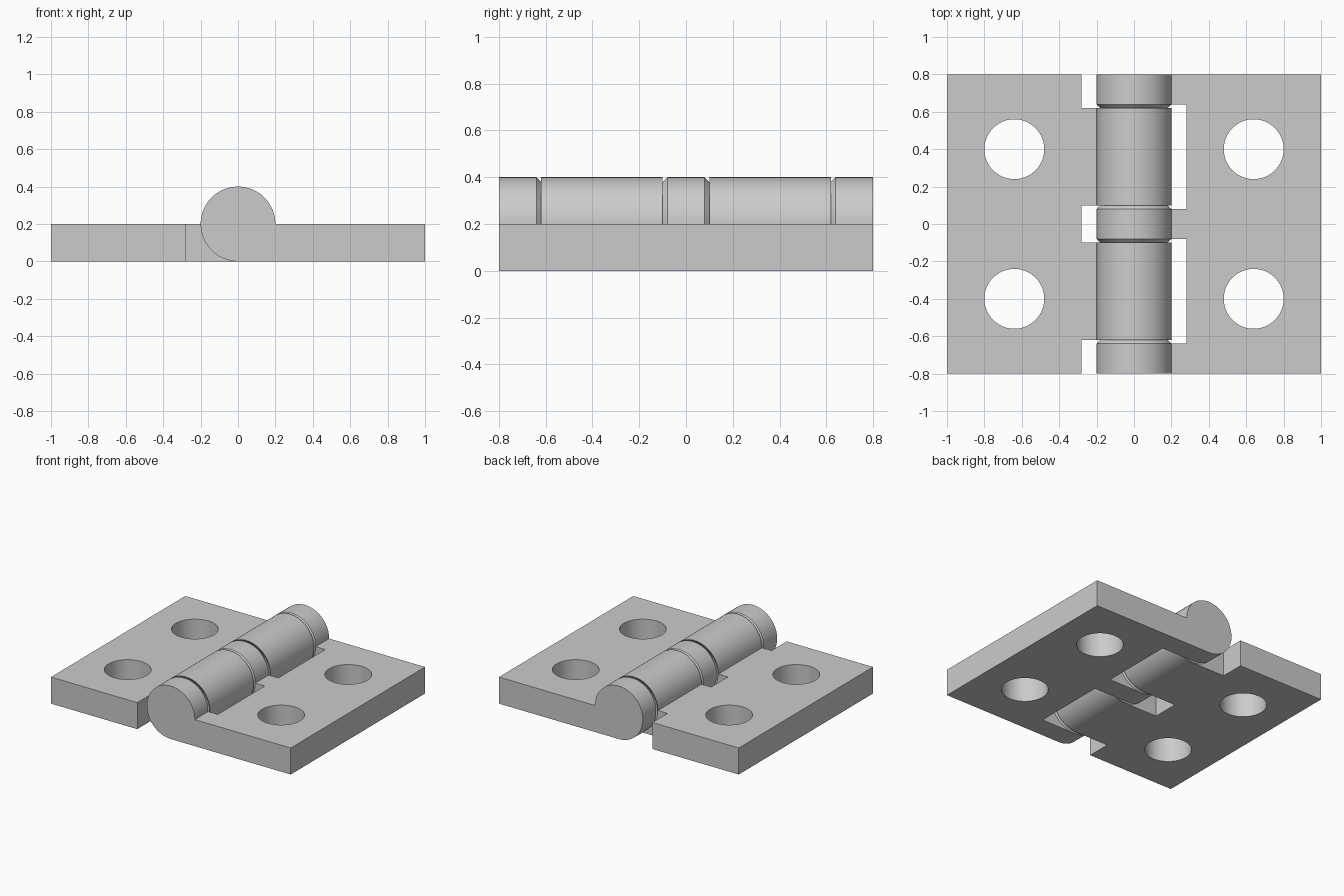
import bpy, bmesh
from math import radians, cos, sin
from mathutils import Matrix, Vector

if "Cube" in bpy.data.objects:
    bpy.data.objects.remove(bpy.data.objects["Cube"])

R = 0.2          # knuckle radius, also leaf thickness
GAP = 0.02       # clearance between knuckles
SLOT = 0.28      # inner edge of each leaf beside the knuckles
HALF = 0.8       # half the hinge height
SEGS = 96

grey = bpy.data.materials.new("light_grey")
grey.use_nodes = True
grey.diffuse_color = (0.6, 0.6, 0.6, 1)
grey.node_tree.nodes["Principled BSDF"].inputs["Base Color"].default_value = (0.6, 0.6, 0.6, 1)


def finish(name, bm):
    bmesh.ops.recalc_face_normals(bm, faces=bm.faces)
    mesh = bpy.data.meshes.new(name)
    bm.to_mesh(mesh)
    bm.free()
    mesh.materials.append(grey)
    obj = bpy.data.objects.new(name, mesh)
    bpy.context.collection.objects.link(obj)
    return obj


def box(name, x0, x1, y0, y1, z0, z1):
    bm = bmesh.new()
    bmesh.ops.create_cube(bm, size=1)
    bmesh.ops.scale(bm, vec=(x1 - x0, y1 - y0, z1 - z0), verts=bm.verts)
    bmesh.ops.translate(bm, vec=((x0 + x1) / 2, (y0 + y1) / 2, (z0 + z1) / 2), verts=bm.verts)
    return finish(name, bm)


def cone(name, r1, r2, depth, base, axis):
    """Frustum starting at base and running along axis."""
    bm = bmesh.new()
    turn = Vector(axis).to_track_quat('Z', 'X').to_matrix().to_4x4()
    middle = Vector(base) + Vector(axis) * depth / 2
    bmesh.ops.create_cone(bm, cap_ends=True, segments=SEGS, radius1=r1, radius2=r2,
                          depth=depth, matrix=Matrix.Translation(middle) @ turn)
    return finish(name, bm)


def cut(target, cutter):
    mod = target.modifiers.new("cut", 'BOOLEAN')
    mod.operation, mod.solver, mod.object = 'DIFFERENCE', 'EXACT', cutter
    bpy.context.view_layer.objects.active = target
    bpy.ops.object.modifier_apply(modifier=mod.name)
    bpy.data.objects.remove(cutter)


def leaf(name, side, notches):
    """Plate with rolled edge, notched between knuckles and drilled for screws."""
    bm = bmesh.new()
    steps = SEGS * 3 // 4
    angles = [radians(270) * i / steps for i in range(steps + 1)]
    outline = [(R * cos(a), R + R * sin(a)) for a in angles] + [(1, 0), (1, R)]
    face = bm.faces.new([bm.verts.new((side * x, -HALF, z)) for x, z in outline])
    grown = bmesh.ops.extrude_face_region(bm, geom=[face])["geom"]
    bmesh.ops.translate(bm, vec=(0, 2 * HALF, 0),
                        verts=[v for v in grown if isinstance(v, bmesh.types.BMVert)])
    obj = finish(name, bm)
    for y0, y1 in notches:
        x0, x1 = sorted((-0.3 * side, SLOT * side))
        cut(obj, box("notch", x0, x1, y0, y1, -0.1, 0.5))
    for y in (-0.4, 0.4):
        cut(obj, cone("screw_hole", 0.16, 0.16, 0.4, (0.64 * side, y, -0.1), (0, 0, 1)))
    return obj


# Leaves: the left one holds three knuckles, the right one two
left_leaf = leaf("left_leaf", 1, [(-0.64, -0.08), (0.08, 0.64)])
right_leaf = leaf("right_leaf", -1, [(-0.9, -0.62), (-0.1, 0.1), (0.62, 0.9)])
parts = [left_leaf, right_leaf]

# Tapered pivots on the left leaf and matching sockets in the right leaf
for i, (y, d) in enumerate([(-0.64, 1), (-0.08, -1), (0.08, 1), (0.64, -1)]):
    parts.append(cone(f"pivot_cone_{i + 1}", R, 0.05, 0.15, (0, y, R), (0, d, 0)))
    cut(right_leaf, cone("socket", R + GAP - 0.002, 0.05, 0.168, (0, y, R), (0, d, 0)))

# Smooth shading with crisp edges
bpy.ops.object.select_all(action='DESELECT')
for obj in parts:
    obj.select_set(True)
bpy.context.view_layer.objects.active = left_leaf
bpy.ops.object.shade_smooth_by_angle(angle=radians(30))
